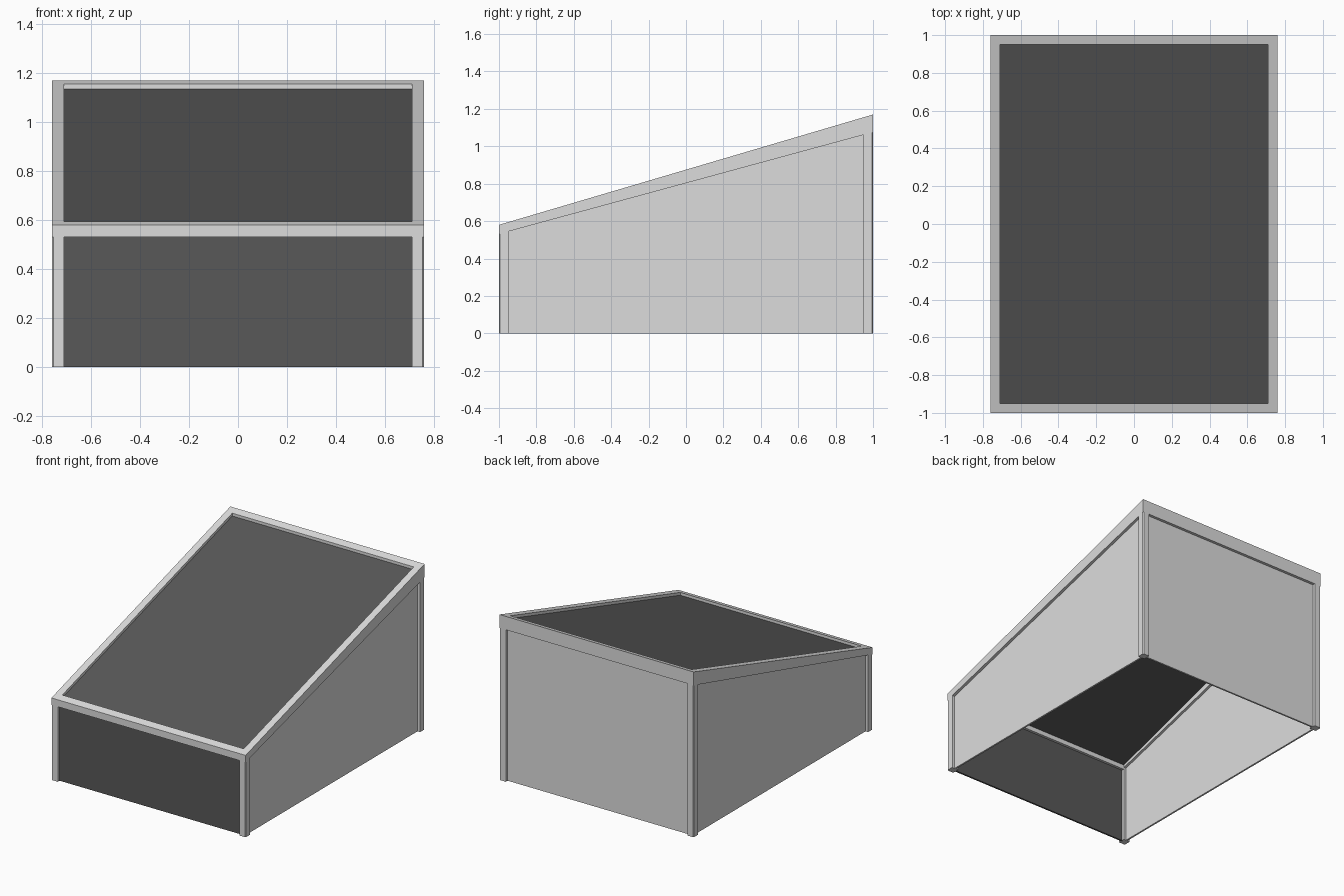
import bpy

if "Cube" in bpy.data.objects:
    bpy.data.objects.remove(bpy.data.objects["Cube"])

HX, HY, T = 0.76, 1.0, 0.05      # half width, half length, frame thickness
RECESS, THICK = 0.02, 0.012      # panel recess and thickness


def material(name, v):
    m = bpy.data.materials.new(name)
    m.diffuse_color = (v, v, v, 1)
    m.use_nodes = True
    m.node_tree.nodes["Principled BSDF"].inputs["Base Color"].default_value = m.diffuse_color
    return m


LIGHT = material("light grey", 0.72)
DARK = material("dark grey", 0.098)


def top(y):      # upper line of the sloping frame
    return 0.875 + 0.295 * y


def under(y):    # lower line of the sloping frame
    return 0.803 + 0.272 * y


def prism(name, pts, low, high, mat):
    """Outline in plan (x, y), with bottom and top heights as functions of y."""
    n = len(pts)
    verts = [(x, y, low(y)) for x, y in pts] + [(x, y, high(y)) for x, y in pts]
    faces = [tuple(range(n))[::-1], tuple(range(n, 2 * n))]
    faces += [(i, (i + 1) % n, n + (i + 1) % n, n + i) for i in range(n)]
    me = bpy.data.meshes.new(name)
    me.from_pydata(verts, [], faces)
    # keep normals outward when the outline is mirrored
    area = sum(pts[i][0] * pts[(i + 1) % n][1] - pts[(i + 1) % n][0] * pts[i][1] for i in range(n))
    if area < 0:
        me.flip_normals()
    me.materials.append(mat)
    ob = bpy.data.objects.new(name, me)
    bpy.context.collection.objects.link(ob)
    return ob


def rect(x0, x1, y0, y1):
    return [(x0, y0), (x1, y0), (x1, y1), (x0, y1)]


def ground(y):
    return 0.0


ix, iy = HX - T, HY - T
lap = 0.01       # panels tuck into the frame

for s, side in ((-1, "left"), (1, "right")):
    # sloping side rail
    prism(side + "_rail", rect(s * ix, s * HX, -HY, HY), under, top, LIGHT)
    # side panel
    xo = s * (HX - RECESS)
    prism(side + "_panel", rect(xo - s * THICK, xo, -iy - lap, iy + lap),
          ground, lambda y: under(y) + lap, LIGHT)
    # corner posts with a small chamfer on the outer edge
    for t, end in ((-1, "front"), (1, "back")):
        c = 0.006
        pts = [(s * ix, t * iy), (s * HX, t * iy), (s * HX, t * (HY - c)),
               (s * (HX - c), t * HY), (s * ix, t * HY)]
        prism(f"{end}_{side}_post", pts, ground, under, LIGHT)

for t, end, mat in ((-1, "front", DARK), (1, "back", LIGHT)):
    # cross rail with a level underside
    level = under(t * HY)
    prism(end + "_rail", rect(-ix, ix, t * iy, t * HY), lambda y: level, top, LIGHT)
    # end panel
    yo = t * (HY - RECESS)
    prism(end + "_panel", rect(-ix - lap, ix + lap, yo - t * THICK, yo),
          ground, lambda y: level + lap, mat)

# sloping roof panel
prism("roof_panel", rect(-ix - lap, ix + lap, -iy - lap, iy + lap),
      lambda y: top(y) - RECESS - THICK, lambda y: top(y) - RECESS, DARK)
